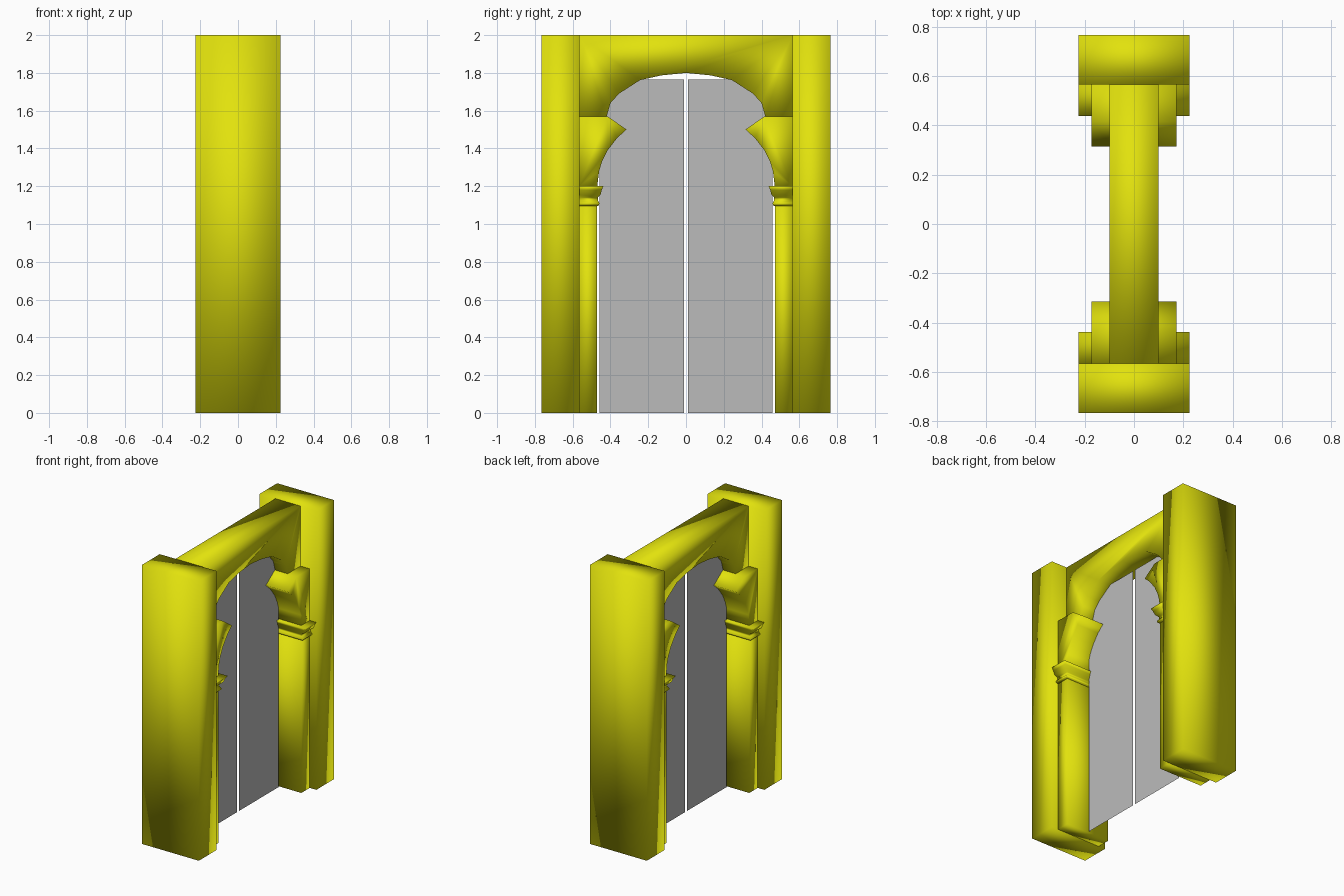
import bpy, bmesh

if "Cube" in bpy.data.objects:
    bpy.data.objects.remove(bpy.data.objects["Cube"])

HALF_DEPTH = 0.225      # pillars and capitals
COLUMN_DEPTH = 0.173    # columns and brackets
INNER = 0.565           # inner face of the pillars


def material(name, rgb):
    m = bpy.data.materials.new(name)
    m.diffuse_color = (*rgb, 1)
    m.use_nodes = True
    m.node_tree.nodes["Principled BSDF"].inputs["Base Color"].default_value = m.diffuse_color
    return m


yellow = material("yellow_stone", (0.76, 0.76, 0.004))
grey = material("grey_door", (0.5, 0.5, 0.5))


def finish(bm, name, mat, smooth=True):
    bmesh.ops.recalc_face_normals(bm, faces=bm.faces)
    for f in bm.faces:
        f.smooth = smooth
    me = bpy.data.meshes.new(name)
    bm.to_mesh(me)
    bm.free()
    me.materials.append(mat)
    ob = bpy.data.objects.new(name, me)
    bpy.context.collection.objects.link(ob)
    return ob


def loft(rings, name, mat):
    """Skin a list of equal-length closed rings and cap both ends."""
    bm = bmesh.new()
    vs = [[bm.verts.new(p) for p in r] for r in rings]
    n = len(rings[0])
    for a, b in zip(vs, vs[1:]):
        for i in range(n):
            j = (i + 1) % n
            bm.faces.new((a[i], a[j], b[j], b[i]))
    bm.faces.new(vs[0][::-1])
    bm.faces.new(vs[-1])
    return finish(bm, name, mat)


def slab(profile, depth, name, mat):
    """Extrude a (y, z) profile across x."""
    return loft([[(x, y, z) for y, z in profile] for x in (-depth, depth)], name, mat)


def rect(hx, y0, y1, z):
    return [(-hx, y0, z), (hx, y0, z), (hx, y1, z), (-hx, y1, z)]


# lintel with a scalloped arch underneath
half_arch = [(0.42, 1.57), (0.4, 1.64), (0.355, 1.69), (0.243, 1.762), (0.13, 1.787)]
arch = half_arch + [(0, 1.8)] + [(-y, z) for y, z in reversed(half_arch)]
slab([(-INNER, 1.57), (-INNER, 2), (INNER, 2), (INNER, 1.57)] + arch,
     0.1, "arched_lintel", yellow)

# cusped bracket and capital profiles
bracket = [(INNER, 1.57), (0.415, 1.57), (0.315, 1.5), (0.365, 1.455), (0.415, 1.39),
           (0.445, 1.33), (0.46, 1.28), (0.47, 1.2), (INNER, 1.2)]
flare = [(0, 1.095), (0.3, 1.1), (0.35, 1.11), (0.1, 1.125), (0.1, 1.14),
         (0.55, 1.155), (0.75, 1.18), (1, 1.2)]

for s, side in ((-1, "front"), (1, "back")):
    # outer pillar
    loft([rect(HALF_DEPTH, s * INNER, s * 0.765, z) for z in (0, 2)],
         side + "_pillar", yellow)
    # engaged column
    loft([rect(COLUMN_DEPTH, s * 0.47, s * INNER, z) for z in (0, 1.1)],
         side + "_column", yellow)
    # flared capital
    loft([rect(COLUMN_DEPTH + 0.052 * t, s * (0.47 - 0.032 * t), s * INNER, z)
          for t, z in flare], side + "_capital", yellow)
    # bracket above the capital
    slab([(s * y, z) for y, z in bracket], COLUMN_DEPTH, side + "_bracket", yellow)
    # thin door leaf
    bm = bmesh.new()
    bm.faces.new([bm.verts.new((0, s * y, z)) for y, z in
                  ((0.01, 0), (0.458, 0), (0.458, 1.765), (0.01, 1.765))])
    finish(bm, side + "_door_leaf", grey, smooth=False)
